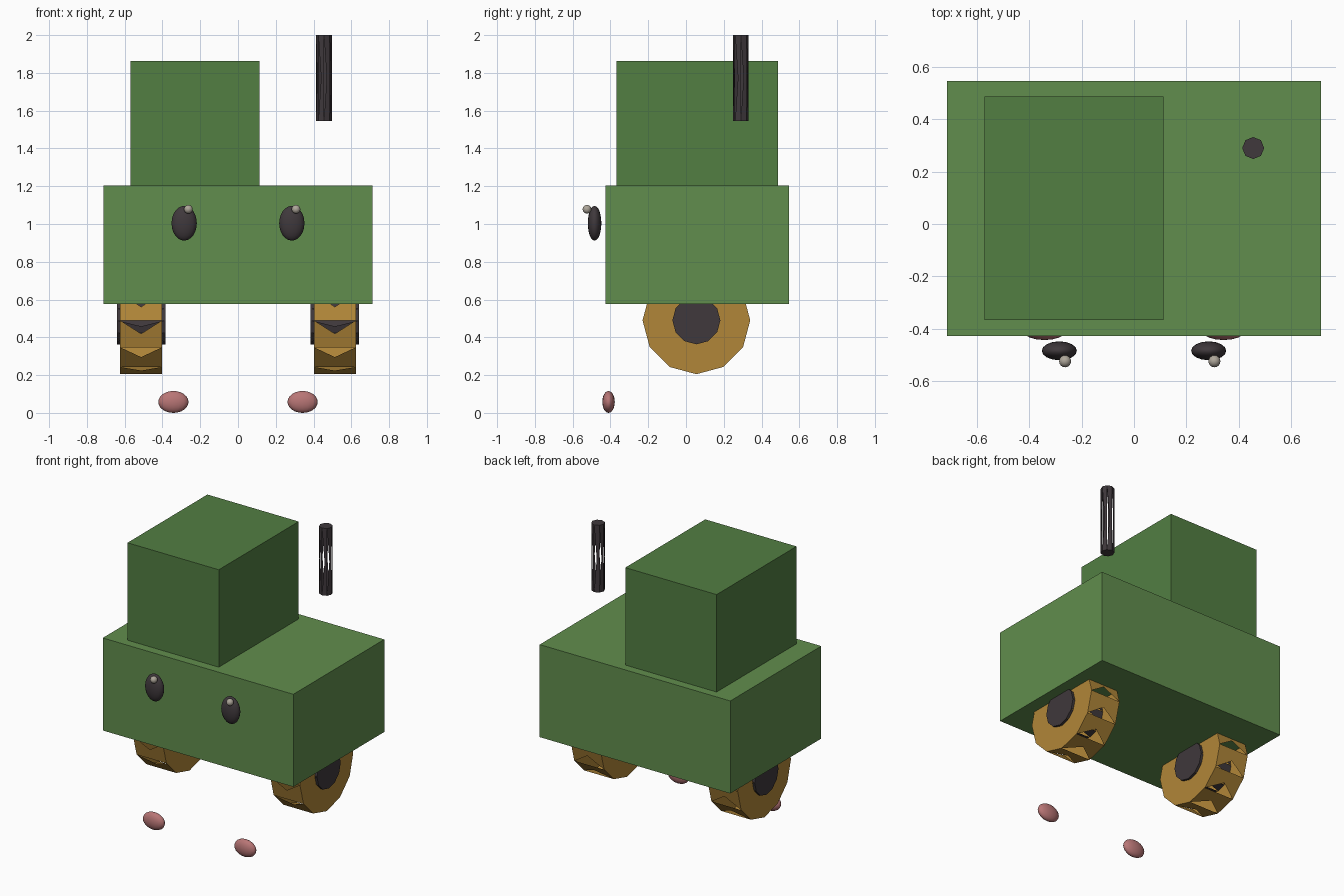
import bpy, bmesh
from math import sin, cos, tau, pi
from mathutils import Matrix, Vector

if "Cube" in bpy.data.objects:
    bpy.data.objects.remove(bpy.data.objects["Cube"])


def material(name, r, g, b):
    m = bpy.data.materials.new(name)
    m.diffuse_color = (r, g, b, 1)
    m.use_nodes = True
    m.node_tree.nodes["Principled BSDF"].inputs["Base Color"].default_value = m.diffuse_color
    return m


GREEN = material("green", 0.12, 0.27, 0.075)
DARK_GREEN = material("dark_green", 0.085, 0.21, 0.055)
GOLD = material("gold", 0.44, 0.24, 0.04)
DARK = material("dark", 0.05, 0.04, 0.045)
PINK = material("pink", 0.48, 0.18, 0.18)
PALE = material("pale", 0.42, 0.38, 0.32)


def finish(name, bm, mat):
    bmesh.ops.recalc_face_normals(bm, faces=bm.faces)
    mesh = bpy.data.meshes.new(name)
    bm.to_mesh(mesh)
    bm.free()
    mesh.materials.append(mat)
    obj = bpy.data.objects.new(name, mesh)
    bpy.context.collection.objects.link(obj)
    return obj


def box(name, lo, hi, mat):
    lo, hi = Vector(lo), Vector(hi)
    bm = bmesh.new()
    bmesh.ops.create_cube(bm, size=1, matrix=Matrix.Translation((lo + hi) / 2)
                          @ Matrix.Diagonal((*(hi - lo), 1)))
    finish(name, bm, mat)


def ball(name, centre, radii, mat):
    bm = bmesh.new()
    bmesh.ops.create_uvsphere(bm, u_segments=16, v_segments=12, radius=1,
                              matrix=Matrix.Translation(centre) @ Matrix.Diagonal((*radii, 1)))
    for f in bm.faces:
        f.smooth = True
    finish(name, bm, mat)


def notched_drum(name, centre, radius, length, sides, mat, along_x=False):
    """Capped drum; every side panel has an open triangular notch on one edge."""
    bm = bmesh.new()
    low, high = [[bm.verts.new((radius * cos(tau * i / sides), radius * sin(tau * i / sides), z))
                  for i in range(sides)] for z in (-length / 2, length / 2)]
    bm.faces.new(low[::-1])
    bm.faces.new(high)
    for i in range(sides):
        a, b = low[i], high[i]
        c, d = low[(i + 1) % sides], high[(i + 1) % sides]
        mid = bm.verts.new((a.co + b.co + c.co + d.co) / 4)
        for tri in ((a, c, mid), (c, d, mid), (d, b, mid)):
            bm.faces.new(tri)
    turn = Matrix.Rotation(pi / 2, 4, 'Y') if along_x else Matrix()
    bm.transform(Matrix.Translation(centre) @ turn)
    finish(name, bm, mat)


# Body and cabin
box("body", (-0.713, -0.427, 0.577), (0.713, 0.545, 1.203), GREEN)
box("cabin", (-0.57, -0.367, 1.203), (0.113, 0.487, 1.862), DARK_GREEN)

# Floating exhaust pipe
notched_drum("exhaust_pipe", (0.455, 0.29, 1.773), 0.042, 0.455, 8, DARK)

for side, s in (("left", -1), ("right", 1)):
    # Wheels and hubs
    notched_drum(f"{side}_wheel", (s * 0.513, 0.055, 0.49), 0.285, 0.223, 12, GOLD, True)
    notched_drum(f"{side}_hub", (s * 0.513, 0.055, 0.49), 0.127, 0.257, 12, DARK, True)
    # Face
    ball(f"{side}_eye", (s * 0.285, -0.484, 1.004), (0.067, 0.036, 0.092), DARK)
    ball(f"{side}_eye_glint", (s * 0.285 + 0.022, -0.524, 1.078), (0.023, 0.023, 0.023), PALE)
    ball(f"{side}_cheek", (s * 0.342, -0.41, 0.058), (0.08, 0.033, 0.058), PINK)
